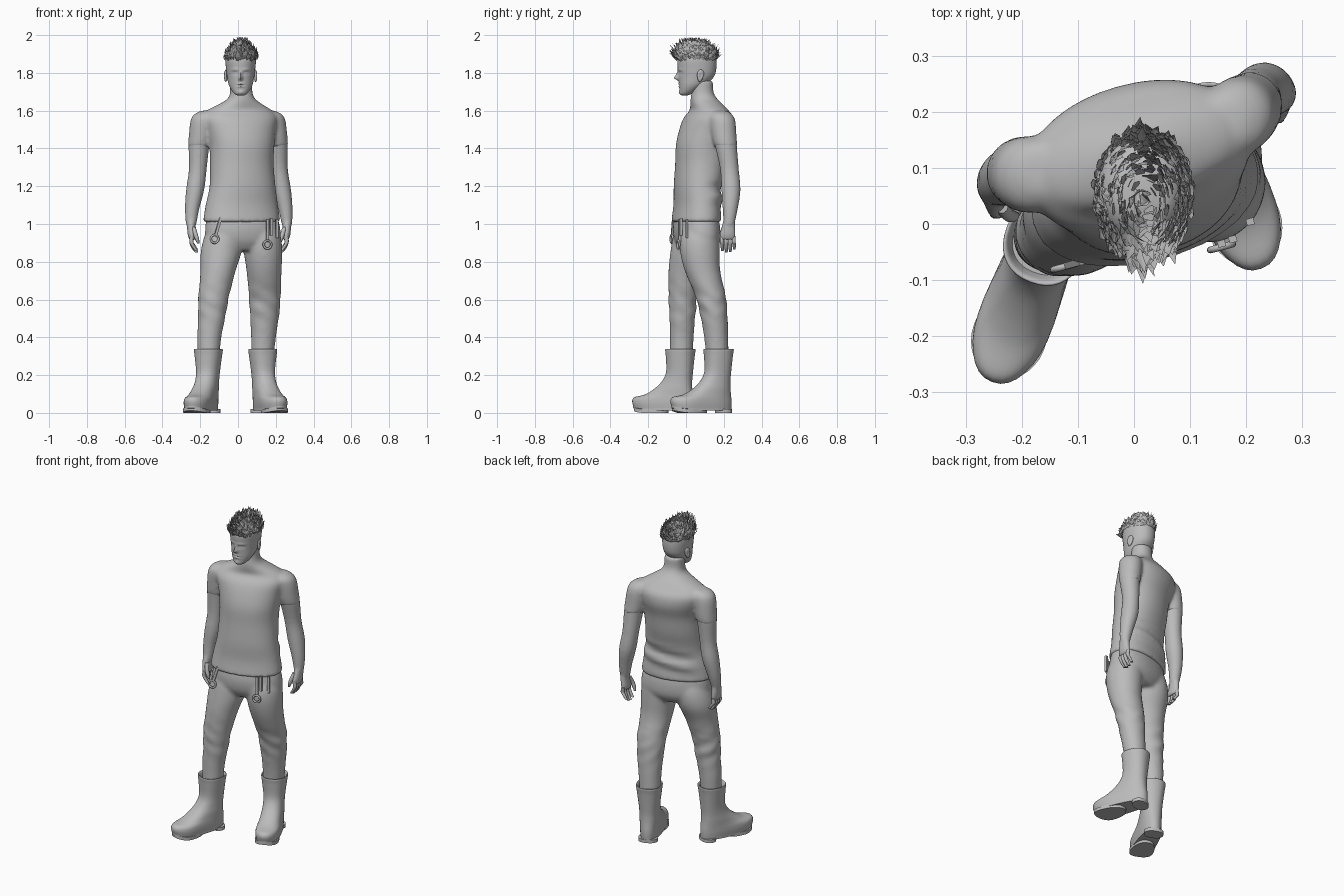
import bpy, bmesh, math, random
from mathutils import Matrix, Vector

random.seed(4)
if "Cube" in bpy.data.objects:
    bpy.data.objects.remove(bpy.data.objects["Cube"])

grey = bpy.data.materials.new("plain grey")
grey.use_nodes = True
TONE = (.5, .5, .5, 1)
grey.diffuse_color = TONE
grey.node_tree.nodes["Principled BSDF"].inputs["Base Color"].default_value = TONE

TWIST = math.radians(15)      # turn of the shoulders and hips
HEAD_X = .014


def spline(rings, steps):
    """Catmull-Rom interpolation through ring tuples."""
    result = []
    for i in range(len(rings) - 1):
        quad = list(zip(rings[max(i - 1, 0)], rings[i], rings[i + 1], rings[min(i + 2, len(rings) - 1)]))
        for k in range(steps):
            t = k / steps
            result.append([(2*b + (c - a)*t + (2*a - 5*b + 4*c - d)*t*t
                            + (3*b - a - 3*c + d)*t**3) / 2 for a, b, c, d in quad])
    return result + [list(rings[-1])]


def loft(bm, rings, sides=24, steps=4, yaw=0, power=1):
    """Skin level rings of (x, y, z, half width, half depth)."""
    loops = []
    for cx, cy, z, hx, hy in spline(rings, steps):
        loop = []
        for s in range(sides):
            angle = math.tau * s / sides
            c, n = math.cos(angle), math.sin(angle)
            u = hx * math.copysign(abs(c) ** power, c)
            v = hy * math.copysign(abs(n) ** power, n)
            loop.append(bm.verts.new((cx + u*math.cos(yaw) - v*math.sin(yaw),
                                      cy + u*math.sin(yaw) + v*math.cos(yaw), z)))
        loops.append(loop)
    for low, high in zip(loops, loops[1:]):
        for s in range(sides):
            e = (s + 1) % sides
            bm.faces.new((low[s], low[e], high[e], high[s]))
    bm.faces.new(loops[0])
    bm.faces.new(loops[-1])


def finish(name, bm, smooth=True, blend=0, place=None):
    """Turn a bmesh into an object; blend fuses its overlapping shells."""
    if smooth:
        bmesh.ops.recalc_face_normals(bm, faces=bm.faces)
    mesh = bpy.data.meshes.new(name)
    bm.to_mesh(mesh)
    bm.free()
    if place:
        mesh.transform(place)
    mesh.materials.append(grey)
    ob = bpy.data.objects.new(name, mesh)
    bpy.context.collection.objects.link(ob)
    if blend:
        fuse = ob.modifiers.new("fuse", 'REMESH')
        fuse.mode = 'VOXEL'
        fuse.voxel_size = blend
        fuse.use_smooth_shade = True
        relax = ob.modifiers.new("relax", 'SMOOTH')
        relax.factor = .5
        relax.iterations = 10
    elif smooth:
        bpy.ops.object.select_all(action='DESELECT')
        ob.select_set(True)
        bpy.context.view_layer.objects.active = ob
        bpy.ops.object.shade_smooth_by_angle(angle=math.radians(50))


def span(profile, cx=0):
    """Rings from (z, front y, back y, half width)."""
    return [(cx, (f + b) / 2, z, w, (b - f) / 2) for z, f, b, w in profile]


# Arms: x on the right, x on the left, y on the right, y on the left, z, radius
ARM = [(.16, .16, .095, .18, 1.6, .035), (.176, .177, .09, .185, 1.58, .055),
       (.187, .187, .088, .193, 1.545, .063), (.199, .2, .09, .203, 1.46, .06),
       (.207, .209, .09, .212, 1.41, .055), (.213, .217, .088, .23, 1.29, .047),
       (.227, .233, .083, .238, 1.18, .048), (.243, .251, .072, .234, 1.08, .038),
       (.248, .259, .058, .228, 1.0, .028)]


def arm_rings(side):
    return [(xl if side > 0 else -xr, yl if side > 0 else yr, z, r, r*1.05) for xr, xl, yr, yl, z, r in ARM]


# Shirt with sleeves, running on into the neck
bm = bmesh.new()
loft(bm, [(.02, .054, 1.01, .21, .123), (.02, .06, 1.1, .195, .118),
          (.024, .063, 1.2, .177, .122), (.02, .08, 1.32, .17, .133),
          (.02, .09, 1.42, .174, .139), (.012, .11, 1.5, .19, .14),
          (.006, .12, 1.56, .205, .125), (.007, .122, 1.6, .178, .095),
          (.014, .108, 1.635, .115, .082), (.018, .094, 1.665, .071, .069),
          (.017, .087, 1.7, .059, .058), (HEAD_X, .085, 1.76, .06, .058)], sides=40, yaw=TWIST, power=.93)
# cloth gathered at the back of the waist
for v in bm.verts:
    fold = math.exp(-((v.co.z - 1.14 - .15*v.co.x) / .07) ** 2) * min(1, max(0, (v.co.y - .08) / .06))
    v.co.y += .012 * fold * math.cos((v.co.z - 1.12 - .15*v.co.x) * 60)
for side in (-1, 1):
    loft(bm, [(x, y, z, a*1.04, b*1.04) for x, y, z, a, b in arm_rings(side)[:5]])
finish("shirt_and_neck", bm, blend=.009)

# Trousers
bm = bmesh.new()
loft(bm, [(.02, .055, 1.06, .185, .1), (.025, .056, .98, .202, .114),
          (.027, .059, .91, .196, .108), (.03, .06, .86, .12, .08)], sides=40, yaw=TWIST, power=.9)
loft(bm, [(-.07, .04, 1.0, .08, .085), (-.08, .035, .93, .1, .105), (-.09, .025, .85, .108, .108),
          (-.106, 0, .75, .093, .093), (-.128, -.017, .62, .082, .076), (-.135, -.018, .56, .077, .073),
          (-.14, -.02, .5, .072, .068), (-.152, -.022, .4, .064, .063), (-.155, -.025, .3, .058, .06)])
loft(bm, [(.115, .075, 1.0, .08, .085), (.127, .073, .93, .1, .104), (.133, .074, .85, .102, .105),
          (.138, .088, .75, .093, .094), (.142, .13, .62, .085, .081), (.141, .141, .56, .081, .076),
          (.14, .15, .5, .076, .071), (.135, .16, .4, .066, .064), (.13, .166, .3, .06, .06)])
# loose cloth folds around the knees
for v in bm.verts:
    z = v.co.z
    fade = .003 * math.exp(-((z - .58) / .1) ** 2)
    v.co.y += fade * math.sin(z * 70 + v.co.x * 40)
    v.co.x += fade * math.sin(z * 60 + v.co.y * 50)
finish("trousers", bm, blend=.009)

# Bare arms and hands
for side, label in ((-1, "right"), (1, "left")):
    rings = arm_rings(side)
    bm = bmesh.new()
    loft(bm, rings[3:])
    x, y = rings[-1][:2]
    loft(bm, [(x, y, 1.02, .027, .03), (x, y - .004, .98, .022, .037),
              (x - side*.003, y - .008, .94, .021, .043), (x - side*.006, y - .008, .915, .015, .038)])
    finish(label + "_arm", bm, blend=.006)
    bm = bmesh.new()
    for i in range(4):
        fy = y - .038 + i*.021
        drop = (.008, 0, .002, .016)[i]
        fx = x - side*.005
        loft(bm, [(fx, fy, .935, .011, .011), (fx + side*.004, fy, .905, .011, .0105),
                  (fx - side*.007, fy + .002, .873 + drop, .01, .0095),
                  (fx - side*.023, fy + .003, .85 + drop, .008, .007)], sides=10)
    fx = x - side*.012
    loft(bm, [(fx, y - .025, .985, .012, .014), (fx - side*.01, y - .04, .95, .012, .012),
              (fx - side*.019, y - .044, .92, .011, .011), (fx - side*.026, y - .042, .897, .006, .006)], sides=10)
    finish(label + "_fingers", bm)

# Boots with a rolled-in cuff, sole, heel and tread
BOOT = [(.022, -.264, .07, .06), (.05, -.269, .071, .063), (.075, -.252, .07, .063),
        (.1, -.19, .067, .061), (.13, -.14, .064, .06), (.17, -.098, .063, .058),
        (.22, -.075, .067, .06), (.3, -.076, .075, .07), (.335, -.079, .08, .074),
        (.334, -.07, .07, .066), (.31, -.06, .06, .058)]
SOLE = {"sole": (.012, .024, -.264, .07, .06), "heel": (0, .02, -.012, .07, .056),
        "tread": (0, .02, -.258, -.07, .059)}
for side, label, ox, oy in ((-1, "right", -.157, -.03), (1, "left", .131, .172)):
    place = Matrix.Translation((ox, oy, 0)) @ Matrix.Rotation(math.radians(21*side), 4, 'Z')
    parts = {"boot": (span(BOOT), 5)}
    for part, (low, high, front, back, w) in SOLE.items():
        parts["boot_" + part] = (span([(low, front, back, w), (high, front, back, w)]), 1)
    for part, (rings, steps) in parts.items():
        bm = bmesh.new()
        loft(bm, rings, sides=36, steps=steps, power=.88)
        for v in bm.verts:
            # broad, slightly raised toe
            toe = min(1, max(0, (-v.co.y - .08) / .12))
            v.co.x *= 1 + .16 * toe
            v.co.z += 2 * max(0, -v.co.y - .18) ** 2
        finish(label + "_" + part, bm, place=place)

# Head, modelled from a front and back profile
bm = bmesh.new()
loft(bm, span([(1.681, -.024, .01, .018), (1.69, -.032, .035, .034), (1.712, -.034, .07, .051),
               (1.74, -.036, .11, .064), (1.78, -.039, .148, .072), (1.82, -.043, .16, .077),
               (1.87, -.045, .16, .081), (1.91, -.028, .15, .073), (1.935, 0, .12, .052),
               (1.944, .03, .09, .02)], HEAD_X), sides=80, steps=8, power=.96)
# push features in and out: offset x, z, spread x, spread z, depth
FEATURES = [(0, 1.772, .009, .011, .022), (0, 1.79, .007, .016, .012),
            (-.03, 1.799, .015, .009, -.008), (.03, 1.799, .015, .009, -.008),
            (-.03, 1.797, .009, .005, .006), (.03, 1.797, .009, .005, .006),
            (-.03, 1.817, .02, .007, .004), (.03, 1.817, .02, .007, .004),
            (0, 1.742, .018, .005, .005), (0, 1.727, .015, .005, .005),
            (0, 1.735, .02, .003, -.004), (0, 1.697, .016, .01, .005)]
for v in bm.verts:
    if v.co.y < .03:
        push = sum(d * math.exp(-((v.co.x - HEAD_X - x) / sx) ** 2 - ((v.co.z - z) / sz) ** 2)
                   for x, z, sx, sz, d in FEATURES)
        v.co.y -= push
finish("head", bm)

# Ears with a hollow
for side, label in ((-1, "right"), (1, "left")):
    bm = bmesh.new()
    bmesh.ops.create_uvsphere(bm, u_segments=20, v_segments=14, radius=1)
    for v in bm.verts:
        hollow = math.exp(-(v.co.y ** 2 + v.co.z ** 2) * 4)
        v.co.x *= 1 - .6 * hollow
        v.co = (v.co.x*.01, v.co.y*(.018 + .005*v.co.z), v.co.z*.033)
    place = (Matrix.Translation((HEAD_X + side*.078, .076, 1.785))
             @ Matrix.Rotation(side*.3, 4, 'Z') @ Matrix.Rotation(-.15, 4, 'X'))
    finish(label + "_ear", bm, place=place)

# Swept hair: broad folded leaves lying up the scalp to a middle crest
bm = bmesh.new()
scalp = Vector((HEAD_X + .003, .053, 1.864))
size = Vector((.085, .103, .076))
for _ in range(520):
    turn, rise = random.uniform(0, math.tau), random.random()
    flat = math.sqrt(1 - rise*rise)
    n = Vector((flat*math.cos(turn), flat*math.sin(turn), rise))
    root = scalp + n * size
    jitter = Vector([random.uniform(-.2, .2) for _ in range(3)])
    way = (n*.3 + Vector((-.35*n.x, -.08 + .1*n.y, .55)) + jitter).normalized()
    crest = (1 - abs(n.x)) ** 1.5
    length = (.036 + .036 * crest * (.75 - .3*n.y)) * random.uniform(.75, 1.15)
    across = way.cross(n + jitter).normalized() * random.uniform(.008, .012)
    middle = root + way*length*.4 + n*.004
    tip = root + way*length
    tip.z = min(tip.z, 1.99)
    a, b, c, d, e, f = [bm.verts.new(p) for p in (root - across*.6, root + across*.6, middle - across,
                                                  middle + across, middle + n*.003, tip)]
    for face in ((a, b, e), (a, e, c), (b, d, e), (c, e, f), (e, d, f)):
        bm.faces.new(face)
bm.normal_update()
bmesh.ops.reverse_faces(bm, faces=[f for f in bm.faces if f.normal.dot(f.calc_center_median() - scalp) < 0])
finish("hair", bm, smooth=False)

# Hanging belt straps and rings: x, y, z of the middle, length, lean
for label, x, y, z, length, lean in (("right", -.105, -.07, .985, .1, .3), ("left", .156, -.035, .965, .12, 0),
                                     ("outer", .176, -.027, .985, .09, 0), ("side", .207, .004, .975, .1, 0)):
    bm = bmesh.new()
    bmesh.ops.create_cube(bm, size=1, matrix=Matrix.Diagonal((.014, .012, length, 1)))
    place = Matrix.Translation((x, y, z)) @ Matrix.Rotation(TWIST, 4, 'Z') @ Matrix.Rotation(lean, 4, 'Y')
    finish(label + "_strap", bm, place=place)
    if label in ("right", "left"):
        drop = length/2 + .014
        bpy.ops.mesh.primitive_torus_add(major_radius=.021, minor_radius=.006, major_segments=20, minor_segments=8,
                                         location=(x - drop*math.sin(lean), y - .006, z - drop),
                                         rotation=(math.pi/2, 0, TWIST))
        ring = bpy.context.object
        ring.name = label + "_strap_ring"
        ring.data.materials.append(grey)
        bpy.ops.object.shade_smooth()
